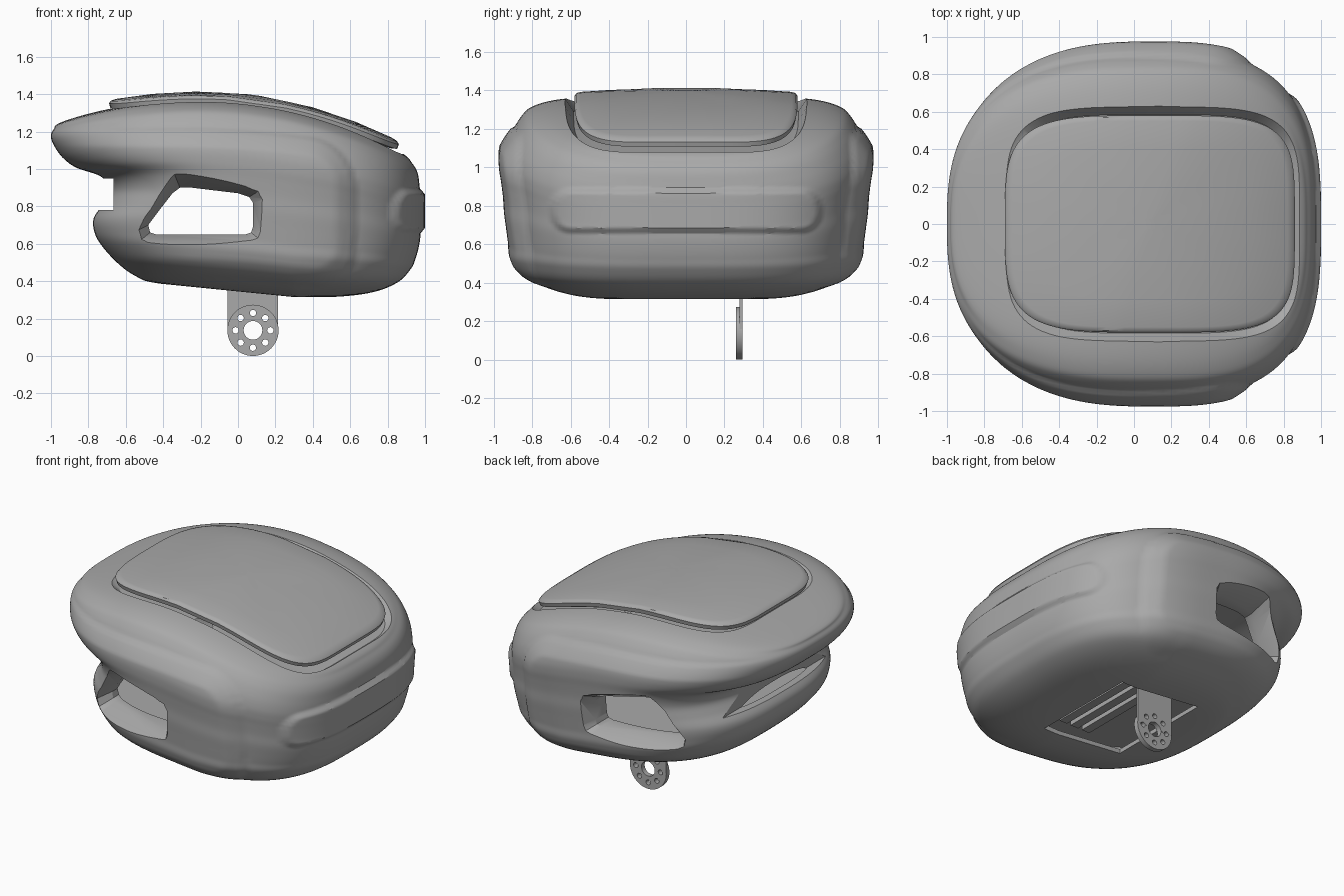
import bpy, bmesh, math
from mathutils import Vector, Matrix

cube = bpy.data.objects.get("Cube")
if cube:
    bpy.data.objects.remove(cube, do_unlink=True)

grey = bpy.data.materials.new("satin grey")
grey.use_nodes = True
grey.diffuse_color = (0.4, 0.4, 0.4, 1)
grey.node_tree.nodes["Principled BSDF"].inputs["Base Color"].default_value = (0.4, 0.4, 0.4, 1)


# ---------- helpers ----------
def finish(bm, name, angle=30):
    mesh = bpy.data.meshes.new(name)
    bm.to_mesh(mesh)
    bm.free()
    obj = bpy.data.objects.new(name, mesh)
    bpy.context.collection.objects.link(obj)
    mesh.materials.append(grey)
    smooth(obj, angle)
    return obj


def activate(obj):
    bpy.ops.object.select_all(action="DESELECT")
    obj.select_set(True)
    bpy.context.view_layer.objects.active = obj


def smooth(obj, angle):
    activate(obj)
    bpy.ops.object.shade_smooth_by_angle(angle=math.radians(angle))


def cut(obj, cutter, angle=30):
    mod = obj.modifiers.new("cut", "BOOLEAN")
    mod.operation = "DIFFERENCE"
    mod.solver = "EXACT"
    mod.object = cutter
    activate(obj)
    bpy.ops.object.modifier_apply(modifier=mod.name)
    bpy.data.objects.remove(cutter, do_unlink=True)
    smooth(obj, angle)


def skin(bm, rings):
    """Join rings of points into a closed, capped surface."""
    loops = [[bm.verts.new(p) for p in ring] for ring in rings]
    count = len(loops[0])
    faces = [bm.faces.new(loops[0]), bm.faces.new(loops[-1])]
    for a, b in zip(loops, loops[1:]):
        for i in range(count):
            j = (i + 1) % count
            faces.append(bm.faces.new((a[i], a[j], b[j], b[i])))
    bmesh.ops.recalc_face_normals(bm, faces=faces)


def box(bm, low, high):
    low, high = Vector(low), Vector(high)
    place = Matrix.Translation((low + high) / 2) @ Matrix.Diagonal((*(high - low), 1))
    bmesh.ops.create_cube(bm, size=1, matrix=place)


def disc(bm, x, y, z, radius, depth, sides):
    place = Matrix.Translation((x, y, z)) @ Matrix.Rotation(math.pi / 2, 4, "X")
    bmesh.ops.create_cone(bm, cap_ends=True, segments=sides, radius1=radius,
                          radius2=radius, depth=depth, matrix=place)


def ramp(a, b, v):
    return min(max((v - a) / (b - a), 0), 1)


def inside(u, v, hu, hv, r):
    """Depth inside a rounded rectangle."""
    a, b = abs(u) - hu + r, abs(v) - hv + r
    return r - math.hypot(max(a, 0), max(b, 0)) - min(max(a, b), 0)


def power(v, e):
    return math.copysign(abs(v) ** e, v)


def oval(x0, left, right, half, n_left, n_right, count):
    for i in range(count):
        t = math.tau * (i + 0.5) / count
        c, s = math.cos(t), math.sin(t)
        n = n_right if c > 0 else n_left
        reach = right - x0 if c > 0 else x0 - left
        yield x0 + reach * power(c, 2 / n), half * power(s, 2 / n)


def crown(x):
    return 1.37 - (0.235 if x > -0.2 else 0.19) * (x + 0.2) ** 2


def spline(rows, per):
    """Pass a smooth curve through table rows."""
    for i in range(len(rows) - 1):
        p = [Vector(rows[min(max(i + k, 0), len(rows) - 1)]) for k in (-1, 0, 1, 2)]
        for j in range(per):
            t = j / per
            yield p[1] + (p[2] - p[0]) * (t / 2) \
                + (p[0] * 2 - p[1] * 5 + p[2] * 4 - p[3]) * (t * t / 2) \
                + (p[1] * 3 - p[0] - p[2] * 3 + p[3]) * (t ** 3 / 2)
    yield Vector(rows[-1])


# ---------- hollow head shell: height fraction, face x, rear x, half width ----------
levels = [(0, .05, .15, .03), (0, -.42, .5, .42), (.03, -.55, .72, .64), (.1, -.65, .855, .81),
          (.2, -.735, .925, .87), (.28, -.77, .95, .88), (.36, -.77, .966, .89),
          (.44, -.72, .975, .9), (.52, -.69, .975, .905), (.6, -.73, .975, .915),
          (.67, -.86, .975, .925), (.74, -.93, .975, .925), (.82, -.975, .97, .905),
          (.9, -1, .96, .86), (.95, -.985, .93, .8), (.985, -.92, .87, .66),
          (1, -.5, .6, .4), (1, 0, .2, .05)]


def shell_point(x, y, s):
    base = 0.315 + 0.1 * max(0.3 - x, 0)
    z = base + ramp(0, 1, s) * (crown(x) - base)
    # raised mask wrapping the face and both sides
    lift = 0.1 * max(x + 0.3, 0) ** 2
    d = inside(x + 0.7, z + lift - 0.82, 1.33, 0.4, 0.24)
    y *= 1 + 0.02 * ramp(0, 0.015, d) + 0.033 * ramp(0.015, 0.1, d)
    # raised rear band
    if x > 0.5:
        x += 0.025 * ramp(0, 0.03, inside(y, z - 0.775, 0.71, 0.12, 0.11))
    return Vector((x, y, z))


bm = bmesh.new()
skin(bm, [[shell_point(x, y, s) for x, y in oval(0.1, lo, hi, half, 2.7, 3, 192)]
          for s, lo, hi, half in spline(levels, 6)])
inner = bmesh.ops.duplicate(bm, geom=bm.verts[:] + bm.edges[:] + bm.faces[:])["geom"]
centre = Vector((0.1, 0, 0.82))
for item in inner:
    if isinstance(item, bmesh.types.BMVert):
        co = centre + (item.co - centre) * 0.94
        # thicker roof under the lid
        co.z -= 0.045 * ramp(0.95, 1.08, co.z) * ramp(-0.75, -0.5, co.x)
        # thicker walls around the side windows
        co.y *= 1 - 0.16 * ramp(0, 0.08, inside(co.x + 0.2, co.z - 0.77, 0.5, 0.29, 0.1))
        item.co = co
bmesh.ops.reverse_faces(bm, faces=[f for f in inner if isinstance(f, bmesh.types.BMFace)])
shell = finish(bm, "head_shell")

# openings: flared side windows, face slot, neck hole, lid recess
window = [(-.48, .7), (-.47, .66), (-.44, .65), (.04, .65), (.07, .66), (.08, .69),
          (.08, .82), (.06, .85), (0, .87), (-.25, .9), (-.31, .9), (-.35, .87), (-.42, .78)]
bm = bmesh.new()
for side in (-1, 1):
    skin(bm, [[(-0.2 + (x + 0.2) * kx, side * (y - 0.5 * max(-0.1 - x, 0)), 0.77 + (z - 0.77) * kz)
               for x, z in window]
              for y, kx, kz in ((1.09, 1.45, 1.9), (.86, 1, 1), (.5, 1, 1))])
box(bm, (-1.2, -0.75, 0.78), (-0.665, 0.75, 0.95))
box(bm, (-0.2, -0.375, 0.2), (0.41, 0.375, 0.5))
recess = [(.1, .06), (.5, .06), (.85, .06), (.92, .05), (1, -.03), (1.04, -.1), (.5, -.2), (.1, -.2)]
skin(bm, [[(x, y, crown(x) - 0.07 * y * y - (drop * ramp(-0.78, -0.4, x) if drop > 0 else drop))
           for x, y in oval(0.09, 0.09 - 0.82 * k, 0.09 + 0.83 * k, 0.635 * k, 4, 4.5, 96)]
          for k, drop in recess])
cut(shell, finish(bm, "opening_cutter"))

# ---------- curved lid ----------
bm = bmesh.new()
lid = [(.05, -.01), (.4, -.01), (.7, -.01), (.96, -.01), (.99, 0), (1, .028), (.985, .04),
       (.95, .044), (.7, .044), (.4, .044), (.05, .044)]
skin(bm, [[(x, y, crown(x) + dz - 0.07 * y * y)
           for x, y in ((0.085 + k * u, k * v) for u, v in oval(0, -.775, .775, .58, 4, 4.5, 96))]
          for k, dz in lid])
finish(bm, "top_lid", 40)

# ---------- neck bracket with drilled flange ----------
bm = bmesh.new()
box(bm, (-0.055, 0.278, 0.14), (0.215, 0.295, 0.61))
stem = finish(bm, "neck_bracket")
bm = bmesh.new()
disc(bm, 0.08, 0.277, 0.137, 0.137, 0.034, 48)
flange = finish(bm, "neck_flange")


def drill():
    bm = bmesh.new()
    disc(bm, 0.08, 0.28, 0.137, 0.05, 0.2, 32)
    for i in range(8):
        a = math.tau * i / 8
        disc(bm, 0.08 + 0.093 * math.cos(a), 0.28, 0.137 + 0.093 * math.sin(a), 0.017, 0.2, 16)
    return finish(bm, "drill_cutter")


for part in (stem, flange):
    cut(part, drill())

# ---------- inner floor with ribs, seen through the openings ----------
bm = bmesh.new()
skin(bm, [[(x, y, z) for x, y in oval(0.1, -0.66, 0.88, 0.81, 2.6, 3, 64)] for z in (0.6, 0.63)])
finish(bm, "inner_floor")
bm = bmesh.new()
for i in range(4):
    x = -0.1 + 0.09 * i
    box(bm, (x, -0.55, 0.55), (x + 0.06, 0.1, 0.6))
finish(bm, "floor_ribs")
